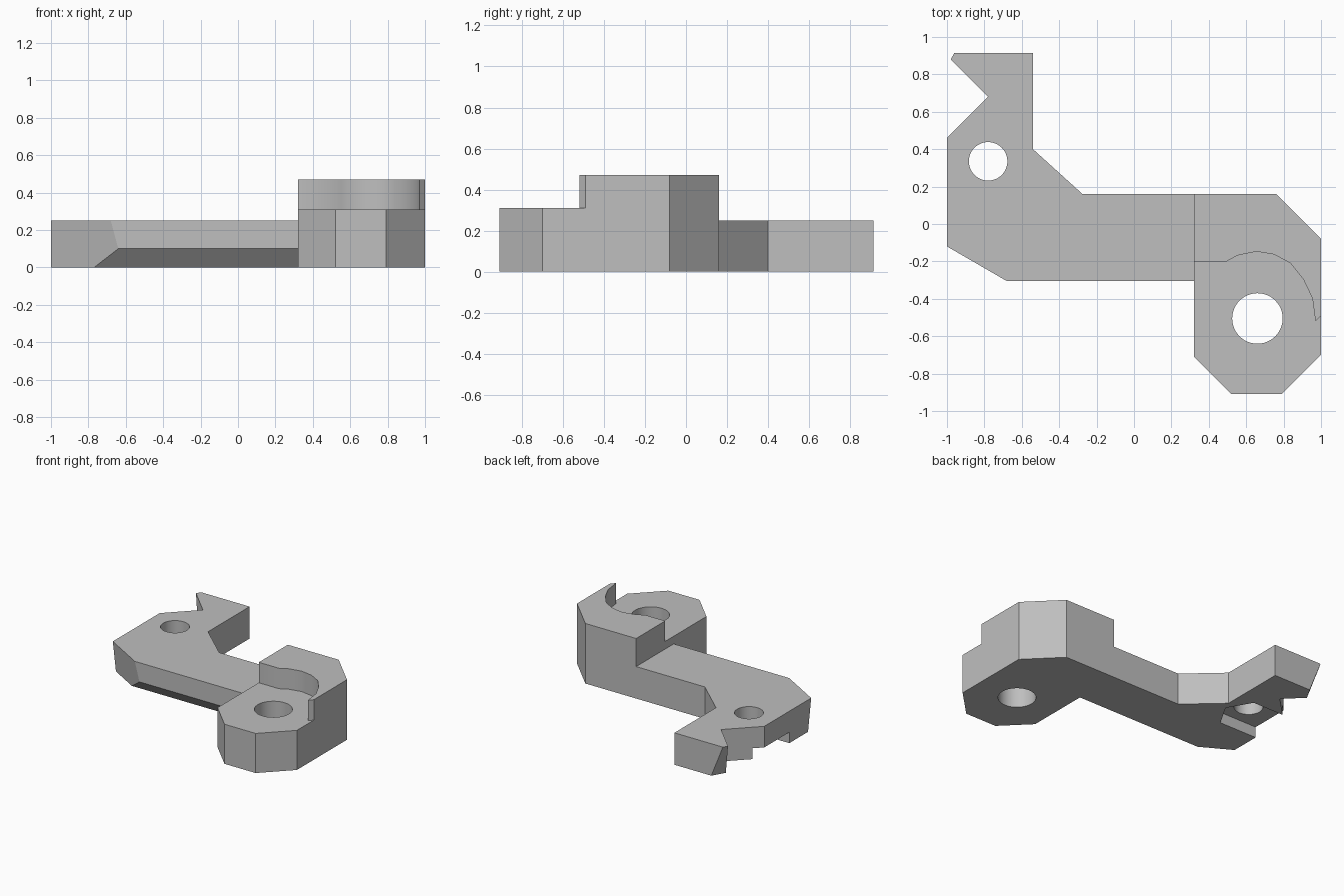
import bpy, bmesh, math
from mathutils import Vector

cube = bpy.data.objects.get("Cube")
if cube:
    bpy.data.objects.remove(cube, do_unlink=True)

grey = bpy.data.materials.new("plain_grey")
grey.use_nodes = True
GREY = (0.52, 0.52, 0.52, 1)
grey.diffuse_color = GREY
grey.node_tree.nodes["Principled BSDF"].inputs["Base Color"].default_value = GREY


def prism(name, outline, z0, z1, slants=()):
    """Extrude an outline, then slice it by planes given as (three points, removed direction)."""
    bm = bmesh.new()
    face = bm.faces.new([bm.verts.new((x, y, z0)) for x, y in outline])
    ext = bmesh.ops.extrude_face_region(bm, geom=[face])["geom"]
    top = [g for g in ext if isinstance(g, bmesh.types.BMVert)]
    bmesh.ops.translate(bm, verts=top, vec=(0, 0, z1 - z0))
    for (a, b, c), away in slants:
        a, b, c = Vector(a), Vector(b), Vector(c)
        n = (b - a).cross(c - a).normalized()
        if n.dot(Vector(away)) < 0:
            n = -n
        bmesh.ops.bisect_plane(bm, geom=bm.verts[:] + bm.edges[:] + bm.faces[:],
                               plane_co=a, plane_no=n, clear_outer=True)
        bmesh.ops.holes_fill(bm, edges=[e for e in bm.edges if e.is_boundary], sides=0)
    bmesh.ops.recalc_face_normals(bm, faces=bm.faces[:])
    mesh = bpy.data.meshes.new(name)
    bm.to_mesh(mesh)
    bm.free()
    mesh.materials.append(grey)
    obj = bpy.data.objects.new(name, mesh)
    bpy.context.collection.objects.link(obj)
    return obj


def ring(x, y, r, n):
    return [(x + r * math.cos(math.tau * i / n), y + r * math.sin(math.tau * i / n))
            for i in range(n)]


def combine(target, other, operation):
    """Apply a boolean and remove the second solid."""
    mod = target.modifiers.new("combine", 'BOOLEAN')
    mod.object, mod.operation, mod.solver = other, operation, 'EXACT'
    bpy.context.view_layer.objects.active = target
    bpy.ops.object.modifier_apply(modifier=mod.name)
    bpy.data.objects.remove(other, do_unlink=True)


THICK = 0.25

# Arm with a forked end, bevelled underside, slanted corner and slanted fork tip
arm = prism("bracket", [(-1, 0.46), (-1, -0.305), (0.32, -0.305), (0.32, 0.16),
                        (-0.275, 0.16), (-0.54, 0.4), (-0.54, 0.915),
                        (-1.015, 0.915), (-0.78, 0.68)], 0, THICK,
            [(((0, -0.305, 0.1), (0.3, -0.305, 0.1), (0, -0.215, 0)), (0, -1, -1)),
             (((-1, -0.12, THICK), (-0.68, -0.305, THICK), (-0.64, -0.305, 0.1)), (-1, -1, 0)),
             (((-0.98, 0.88, THICK), (-0.96, 0.915, THICK), (-0.86, 0.915, 0)), (-1, 0, 0))])

# Thick end block
block = prism("end_block", [(0.32, 0.16), (0.76, 0.16), (1, -0.08), (1, -0.7),
                            (0.79, -0.91), (0.52, -0.91), (0.32, -0.71)], 0, 0.47)

# Curved step cut in the block top
step = prism("step_cutter", [(0.2, -0.2), (0.495, -0.2), (0.553, -0.168), (0.655, -0.147),
                             (0.75, -0.163), (0.837, -0.21), (0.906, -0.297),
                             (0.954, -0.398), (0.97, -0.52), (1.1, -0.39),
                             (1.1, -1.1), (0.2, -1.1)], 0.31, 0.6)
combine(block, step, 'DIFFERENCE')
combine(arm, block, 'UNION')

# Bolt holes
for x, y, r in ((-0.78, 0.335, 0.103), (0.66, -0.505, 0.135)):
    combine(arm, prism("hole_cutter", ring(x, y, r, 48), -0.1, 0.6), 'DIFFERENCE')

# Nut slot under the small hole, open to the side
nut = ring(-0.78, 0.335, 0.213, 6)
slot = [nut[5], nut[0], nut[1], (-1.2, nut[1][1]), (-1.2, nut[5][1])]
combine(arm, prism("slot_cutter", slot, -0.1, 0.085), 'DIFFERENCE')

# Smooth hole walls, sharp corners
bpy.ops.object.select_all(action='DESELECT')
arm.select_set(True)
bpy.context.view_layer.objects.active = arm
bpy.ops.object.shade_smooth_by_angle(angle=math.radians(30))
